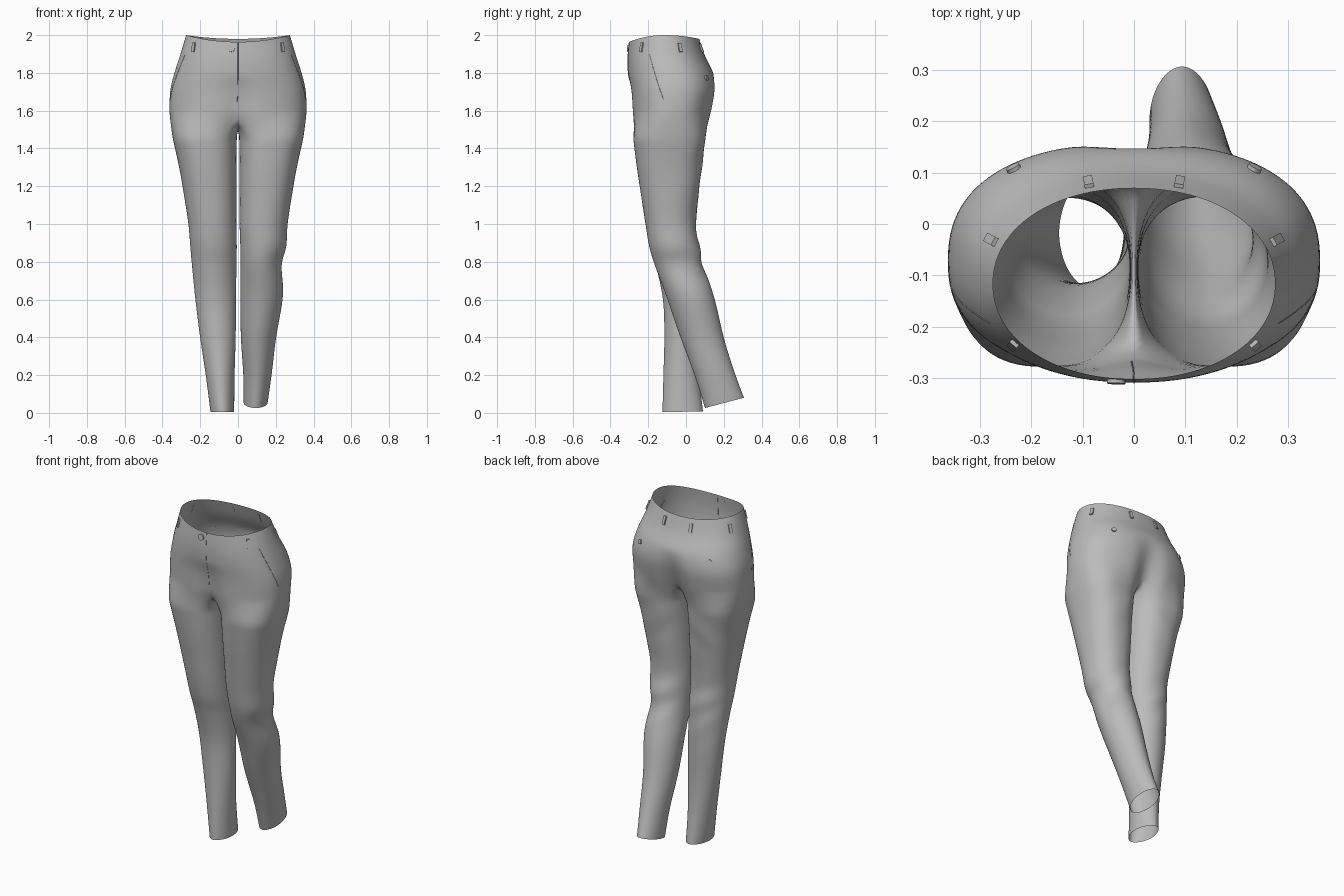
import bpy, bmesh
from math import sin, cos, pi, exp
from mathutils import Vector
from mathutils.bvhtree import BVHTree

cube = bpy.data.objects.get("Cube")
if cube:
    bpy.data.objects.remove(cube, do_unlink=True)

cloth = bpy.data.materials.new("grey_cloth")
cloth.use_nodes = True
grey = (0.5, 0.5, 0.5, 1)
cloth.diffuse_color = grey
cloth.node_tree.nodes["Principled BSDF"].inputs["Base Color"].default_value = grey

# Stations: height, half width, front y, back y
HIPS = [(2.0, .275, -.302, .07), (1.9, .305, -.309, .102), (1.8, .337, -.306, .147),
        (1.7, .36, -.294, .158), (1.58, .363, -.288, .138)]
# Stations: height, inner x, outer x, front y, back y
THIGH = [(1.46, .006, .348, -.281, .106), (1.3, .008, .312, -.261, .084),
         (1.15, .008, .286, -.238, .067), (1.0, .008, .263, -.215, .053)]
LEFT_SHIN = [(.88, .012, .256, -.195, .072), (.78, .014, .231, -.165, .09),
             (.62, .012, .239, -.105, .148), (.4, .015, .202, -.03, .2),
             (.2, .028, .178, .05, .258), (.053, .03, .157, .1, .307)]
RIGHT_SHIN = [(.88, .006, .253, -.19, .058), (.78, .008, .244, -.16, .064),
              (.6, .01, .226, -.122, .066), (.4, .012, .201, -.115, .062),
              (.2, .018, .171, -.12, .07), (.006, .02, .146, -.125, .09)]
OUTER, INNER, STEPS = 28, 10, 4


def smooth_stations(rows):
    """Catmull-Rom interpolation between stations."""
    out = []
    for i in range(len(rows) - 1):
        four = (rows[max(i - 1, 0)], rows[i], rows[i + 1], rows[min(i + 2, len(rows) - 1)])
        for k in range(STEPS):
            t = k / STEPS
            out.append([b + t / 2 * (c - a + t * (2 * a - 5 * b + 4 * c - d
                        + t * (3 * (b - c) + d - a))) for a, b, c, d in zip(*four)])
    return out + [list(rows[-1])]


def power(v, p):
    return (1 if v > 0 else -1) * abs(v) ** (2 / p)


def hip_ring(z, w, front, back):
    """Half ring from centre front, round the side, to centre back."""
    mid, half = (front + back) / 2, (back - front) / 2
    low = max(0, min(1, (1.8 - z) / .22))
    high = max(0, (z - 1.7) / .3)
    pts = []
    for j in range(OUTER + 1):
        a = pi * (j / OUTER - .5)
        p = 2.4 - .3 * high
        x, y = w * power(cos(a), p) if 0 < j < OUTER else 0, half * power(sin(a), p)
        y *= 1 - low * (.26 if y > 0 else .14) * exp(-(x / .06) ** 2)
        dip = high * (.036 if y < 0 else .02) * sin(a) ** 2
        pts.append(Vector((x, mid + y, z - dip)))
    return pts


def leg_ring(z, inner, outer, front, back, tilt, side):
    """Closed ring: outer arc first, then the inseam."""
    cx, rx = (inner + outer) / 2, (outer - inner) / 2
    cy, ry = (front + back) / 2, (back - front) / 2
    p = 1.9 + .6 * max(0, min(1, (z - .7) / .8))
    hem = max(0, 1 - z / .35) * tilt
    pts = []
    for j in range(OUTER + INNER):
        a = (pi * 1.5 * (j / OUTER - .5) if j <= OUTER
             else pi * (.75 + .5 * (j - OUTER) / INNER))
        # folds behind the knee and below the seat
        knee = exp(-((z - .83) / .16) ** 2) * sin(38 * z + 2.5 * cos(a) * side)
        seat = exp(-((z - 1.32) / .12) ** 2) * sin(30 * z + 4 * cos(a))
        fold = 1 + (.035 * knee + .02 * seat) * (.5 + .5 * sin(a)) ** 2
        y = ry * power(sin(a), p) * fold
        pts.append(Vector((cx + rx * power(cos(a), p), cy + y, z + hem * y)))
    return pts


# Trousers: two mirrored halves welded along the centre seam
bm = bmesh.new()


def skin(upper, lower, side, closed):
    n = len(upper)
    for j in range(n if closed else n - 1):
        k = (j + 1) % n
        quad = [lower[j], lower[k], upper[k], upper[j]]
        bm.faces.new(quad if side > 0 else quad[::-1])


def add_ring(pts, side):
    return [bm.verts.new((p.x * side, p.y, p.z)) for p in pts]


for side, shin, tilt in ((1, LEFT_SHIN, .31), (-1, RIGHT_SHIN, .02)):
    last, pts = None, None
    for row in smooth_stations(HIPS):
        pts = hip_ring(*row)
        ring = add_ring(pts, side)
        if last:
            skin(last, ring, side, False)
        last = ring
    # crotch saddle joins centre back to centre front
    saddle = []
    for k in range(1, INNER):
        p = pts[-1].lerp(pts[0], k / INNER)
        p.z -= .075 * sin(pi * k / INNER)
        saddle.append(p)
    last = last + add_ring(saddle, side)
    for row in smooth_stations(THIGH + shin):
        ring = add_ring(leg_ring(*row, tilt, side), side)
        skin(last, ring, side, True)
        last = ring
bmesh.ops.remove_doubles(bm, verts=bm.verts, dist=.0005)


def finish(obj):
    obj.data.materials.append(cloth)
    return obj


def mesh_object(name, work):
    mesh = bpy.data.meshes.new(name)
    work.to_mesh(mesh)
    work.free()
    obj = bpy.data.objects.new(name, mesh)
    bpy.context.collection.objects.link(obj)
    for f in mesh.polygons:
        f.use_smooth = True
    return finish(obj)


trousers = mesh_object("trousers", bm)
trousers.modifiers.new("smooth", "SUBSURF").levels = 1
trousers.modifiers["smooth"].render_levels = 1
bpy.context.view_layer.update()
tree = BVHTree.FromObject(trousers, bpy.context.evaluated_depsgraph_get())


def on_cloth(x, y, z):
    """Nearest outside point of the cloth, with its normal."""
    hit, normal, _, _ = tree.find_nearest(Vector((x, y, z)))
    return hit, normal


def fixture(name, spot, make):
    """Place a small part on the cloth, its local z along the normal."""
    hit, normal = on_cloth(*spot)
    make()
    obj = bpy.context.object
    obj.name = name
    obj.location = hit + normal * .003
    obj.rotation_euler = normal.to_track_quat("Z", "Y").to_euler()
    bpy.ops.object.shade_smooth_by_angle()
    return finish(obj)


def seam(name, path, closed=False):
    """Fine raised stitch line lying on the cloth."""
    data = bpy.data.curves.new(name, "CURVE")
    data.dimensions = "3D"
    data.bevel_depth = .0015
    data.bevel_resolution = 1
    line = data.splines.new("POLY")
    line.points.add(len(path) - 1)
    for point, spot in zip(line.points, path):
        point.co = (*on_cloth(*spot)[0], 1)
    line.use_cyclic_u = closed
    obj = bpy.data.objects.new(name, data)
    bpy.context.collection.objects.link(obj)
    finish(obj)


def belt_loop():
    bpy.ops.mesh.primitive_cube_add(size=1)
    bpy.context.object.scale = (.018, .05, .009)


def button():
    bpy.ops.mesh.primitive_cylinder_add(radius=.018, depth=.008, vertices=20)


def small_button():
    bpy.ops.mesh.primitive_cylinder_add(radius=.014, depth=.008, vertices=16)


# Belt loops, buttons and pocket seams
for side, label in ((1, "left"), (-1, "right")):
    for place, x, y in (("front", .235, -.235), ("side", .28, -.03), ("back", .09, .09)):
        fixture(f"{label}_{place}_belt_loop", (x * side, y, 1.935), belt_loop)
    fixture(f"{label}_back_button", (.23 * side, .1, 1.77), small_button)
    seam(f"{label}_pocket_seam", [((.29 + .07 * t) * side, -.2 + .08 * t, 1.9 - .24 * t)
                                  for t in (k / 12 for k in range(13))])
fixture("waist_button", (-.035, -.31, 1.93), button)
seam("fly_seam", [(0, -.31, 1.96 - .02 * k) for k in range(19)])
